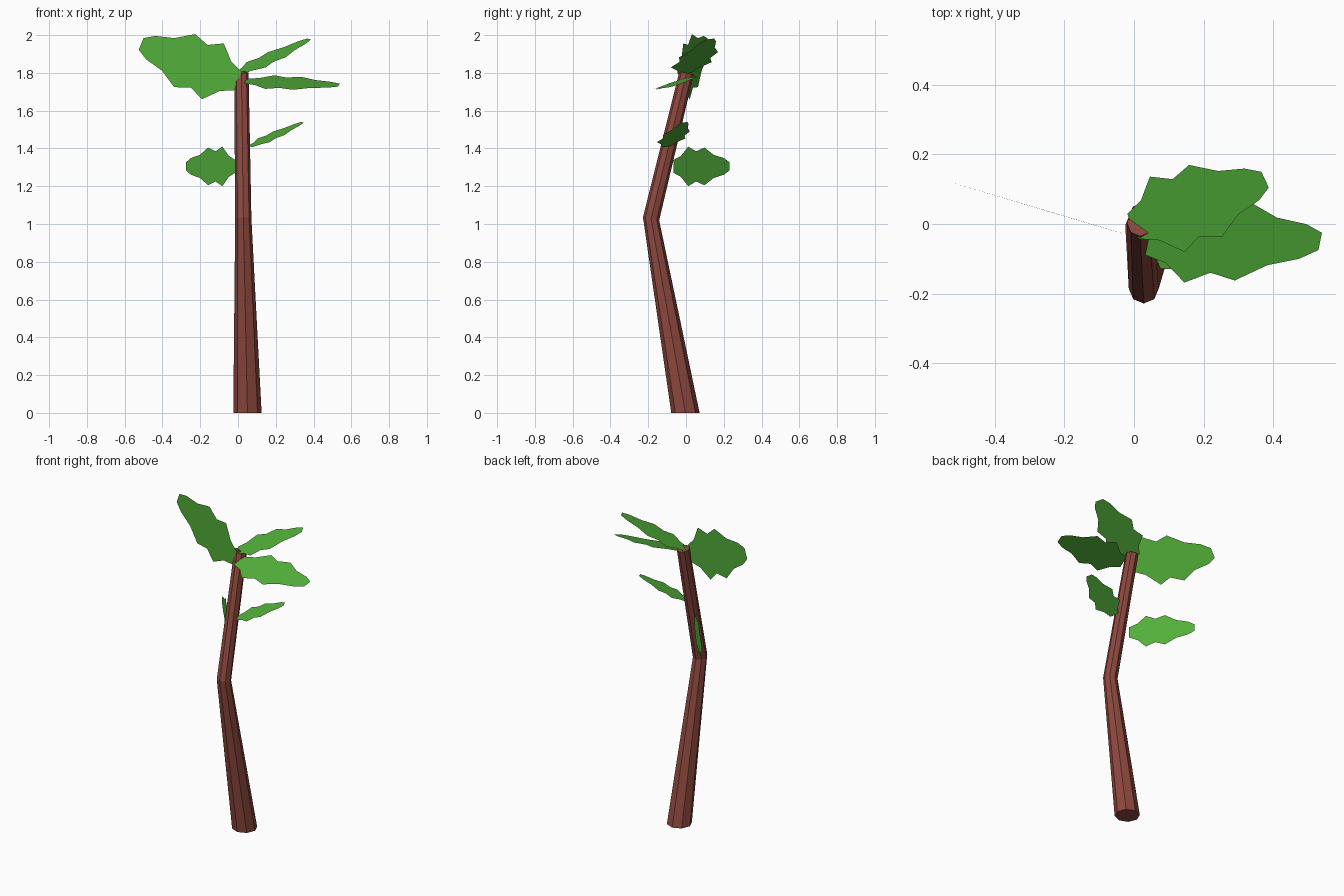
import bpy
import math
from mathutils import Vector

if "Cube" in bpy.data.objects:
    bpy.data.objects.remove(bpy.data.objects["Cube"])


def material(name, rgb):
    m = bpy.data.materials.new(name)
    m.diffuse_color = (*rgb, 1)
    m.use_nodes = True
    m.node_tree.nodes["Principled BSDF"].inputs["Base Color"].default_value = m.diffuse_color
    return m


bark = material("bark_brown", (0.27, 0.065, 0.048))
green = material("leaf_green", (0.085, 0.43, 0.042))


def make_object(name, verts, faces, mat):
    me = bpy.data.meshes.new(name)
    me.from_pydata(verts, [], faces)
    me.materials.append(mat)
    me.update()
    ob = bpy.data.objects.new(name, me)
    bpy.context.collection.objects.link(ob)
    return ob


# Bent trunk: octagonal rings (centre, radius, tilt of the ring along y)
SIDES = 8
rings = [((0.05, -0.003, 0.0), 0.075, 0.0),
         ((0.028, -0.185, 1.028), 0.043, -0.2),
         ((0.018, 0.003, 1.80), 0.038, -0.22)]
verts, faces = [], []
for (cx, cy, cz), r, tilt in rings:
    for i in range(SIDES):
        a = math.tau * i / SIDES
        dy = r * math.sin(a)
        verts.append((cx + r * math.cos(a), cy + dy, cz + dy * tilt))
for k in range(len(rings) - 1):
    for i in range(SIDES):
        j = (i + 1) % SIDES
        a, b = k * SIDES, (k + 1) * SIDES
        faces.append((a + i, a + j, b + j, b + i))
faces.append(tuple(reversed(range(SIDES))))
faces.append(tuple(range(2 * SIDES, 3 * SIDES)))
make_object("trunk", verts, faces, bark)

# Lobed leaf outline: (fraction of length, fraction of half width)
LEAF = [(0, .33), (.13, .53), (.26, 1), (.40, .76),
        (.55, .95), (.72, .58), (.90, .42), (1, .21)]


def leaf(name, base, along, across):
    b, u, v = Vector(base), Vector(along), Vector(across)
    n = len(LEAF)
    pts = [b + u * s - v * w for s, w in LEAF] + [b + u * s + v * w for s, w in LEAF]
    quads = [(i, i + 1, n + i + 1, n + i) for i in range(n - 1)]
    make_object(name, pts, quads, green)


# Crown leaves
leaf("big_left_leaf", (0.0, -0.037, 1.757), (-0.513, 0.153, 0.196), (0.058, -0.017, 0.148))
leaf("upper_right_leaf", (-0.003, -0.007, 1.795), (0.379, 0.134, 0.184), (-0.05, 0.108, 0.014))
leaf("middle_right_leaf", (0.04, -0.05, 1.757), (0.494, 0.0, -0.022), (0.024, 0.118, 0.036))

# Lower trunk leaves
leaf("lower_right_leaf", (0.065, -0.103, 1.41), (0.275, 0.095, 0.128), (-0.032, 0.075, 0.01))
leaf("lower_left_leaf", (-0.015, -0.065, 1.305), (-0.26, 0.295, 0.0), (0, 0, 0.105))
